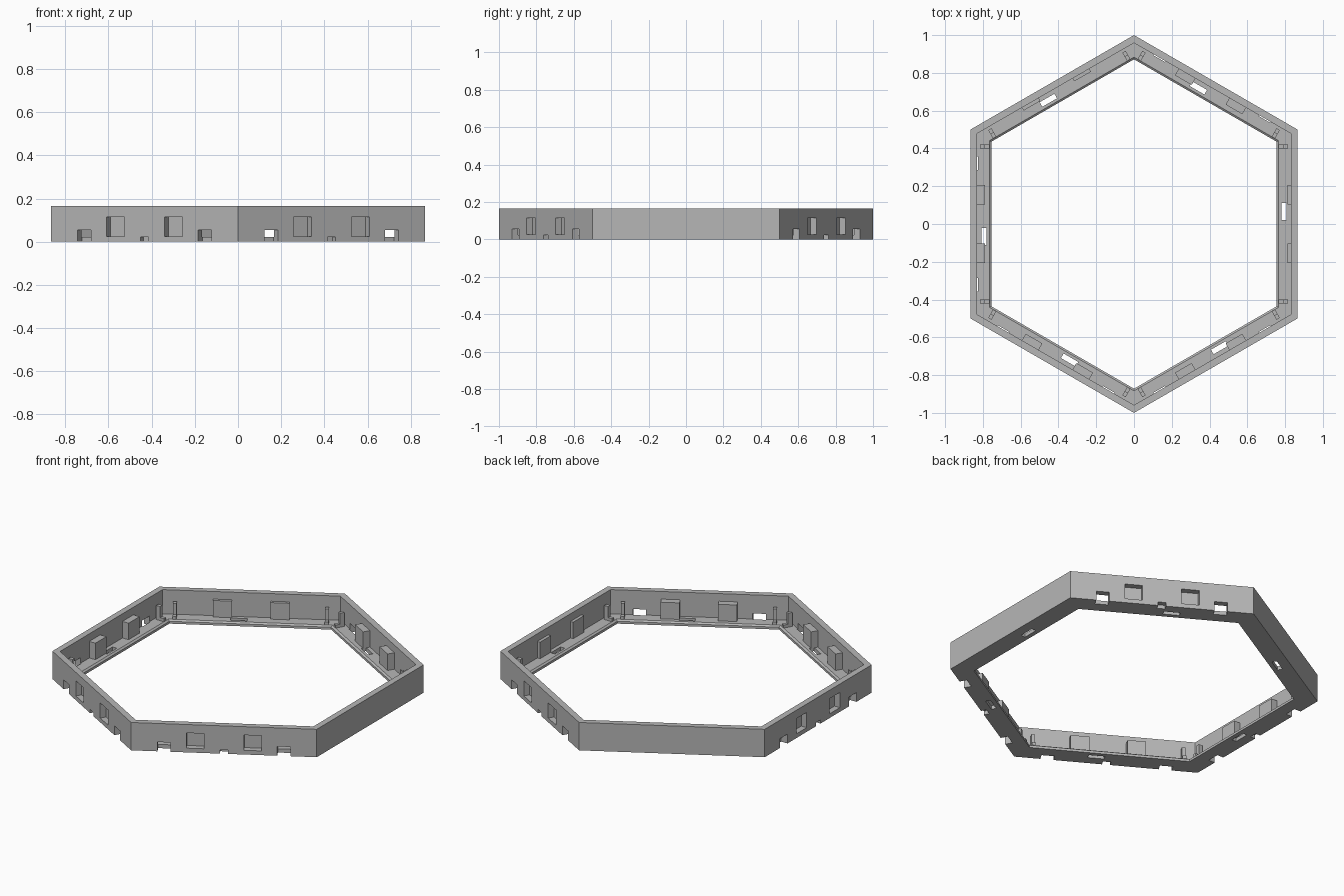
import bpy
import bmesh
import math
from mathutils import Matrix, Vector

cube = bpy.data.objects.get("Cube")
if cube:
    bpy.data.objects.remove(cube, do_unlink=True)

# One plain grey material
grey = bpy.data.materials.new("plain_grey")
grey.use_nodes = True
colour = (0.47, 0.47, 0.47, 1)
grey.diffuse_color = colour
grey.node_tree.nodes["Principled BSDF"].inputs["Base Color"].default_value = colour

HEIGHT = 0.165
FLOOR = 0.022          # thickness of the bottom flange
OUTER, WALL, INNER = 0.866, 0.83, 0.755   # distances of the flats
SIDES = range(0, 360, 60)
PLAIN = (0, 120)       # sides with no openings in the outer face


def make_object(name, bm):
    bmesh.ops.recalc_face_normals(bm, faces=bm.faces)
    mesh = bpy.data.meshes.new(name)
    bm.to_mesh(mesh)
    bm.free()
    mesh.materials.append(grey)
    obj = bpy.data.objects.new(name, mesh)
    bpy.context.collection.objects.link(obj)
    return obj


def add_box(bm, angle, radial, along, height):
    """Box on the side facing angle, given as three (low, high) ranges."""
    ranges = (radial, along, height)
    centre = Vector([(a + b) / 2 for a, b in ranges])
    size = Vector([b - a for a, b in ranges])
    matrix = (Matrix.Rotation(math.radians(angle), 4, 'Z')
              @ Matrix.Translation(centre) @ Matrix.Diagonal(size).to_4x4())
    bmesh.ops.create_cube(bm, size=1, matrix=matrix)


# Hexagonal frame: L-shaped section swept round six corners
section = [(OUTER, 0), (OUTER, HEIGHT), (WALL, HEIGHT), (WALL, FLOOR),
           (INNER + 0.01, FLOOR), (INNER, FLOOR - 0.008), (INNER, 0)]
bm = bmesh.new()
rings = []
for angle in SIDES:
    a = math.radians(angle + 30)
    k = 1 / math.cos(math.radians(30))
    rings.append([bm.verts.new((r * k * math.cos(a), r * k * math.sin(a), z))
                  for r, z in section])
n = len(section)
for i, ring in enumerate(rings):
    after = rings[(i + 1) % len(rings)]
    for j in range(n):
        m = (j + 1) % n
        bm.faces.new((ring[j], after[j], after[m], ring[m]))
frame = make_object("hexagonal_frame", bm)

# Openings: floor slots on every side, windows and notches on four sides
bm = bmesh.new()
for angle in SIDES:
    add_box(bm, angle, (0.78, 0.808), (0.02, 0.11), (-0.02, 0.06))
    if angle in PLAIN:
        continue
    for s in (-1, 1):
        add_box(bm, angle, (0.822, 0.9), sorted((s * 0.107, s * 0.203)), (0.025, 0.115))
        add_box(bm, angle, (0.825, 0.9), sorted((s * 0.287, s * 0.358)), (-0.02, 0.055))
    add_box(bm, angle, (0.835, 0.9), (-0.022, 0.022), (-0.02, FLOOR))
cutter = make_object("opening_cutter", bm)
cutter.hide_render = True
cutter.hide_viewport = True
cut = frame.modifiers.new("openings", 'BOOLEAN')
cut.operation = 'DIFFERENCE'
cut.solver = 'EXACT'
cut.object = cutter

# Upright tabs behind the windows, shallower on the plain sides
bm = bmesh.new()
for angle in SIDES:
    face = 0.812 if angle in PLAIN else 0.79
    for s in (-1, 1):
        add_box(bm, angle, (face, WALL + 0.001),
                sorted((s * 0.104, s * 0.206)), (FLOOR - 0.002, 0.12))
make_object("upright_tabs", bm)

# Stepped posts near the corners
bm = bmesh.new()
for angle in SIDES:
    for s in (-1, 1):
        along = sorted((s * 0.4, s * 0.42))
        add_box(bm, angle, (0.79, 0.816), along, (FLOOR - 0.002, 0.105))
        add_box(bm, angle, (INNER + 0.01, 0.79), along, (FLOOR - 0.002, 0.04))
make_object("corner_posts", bm)
